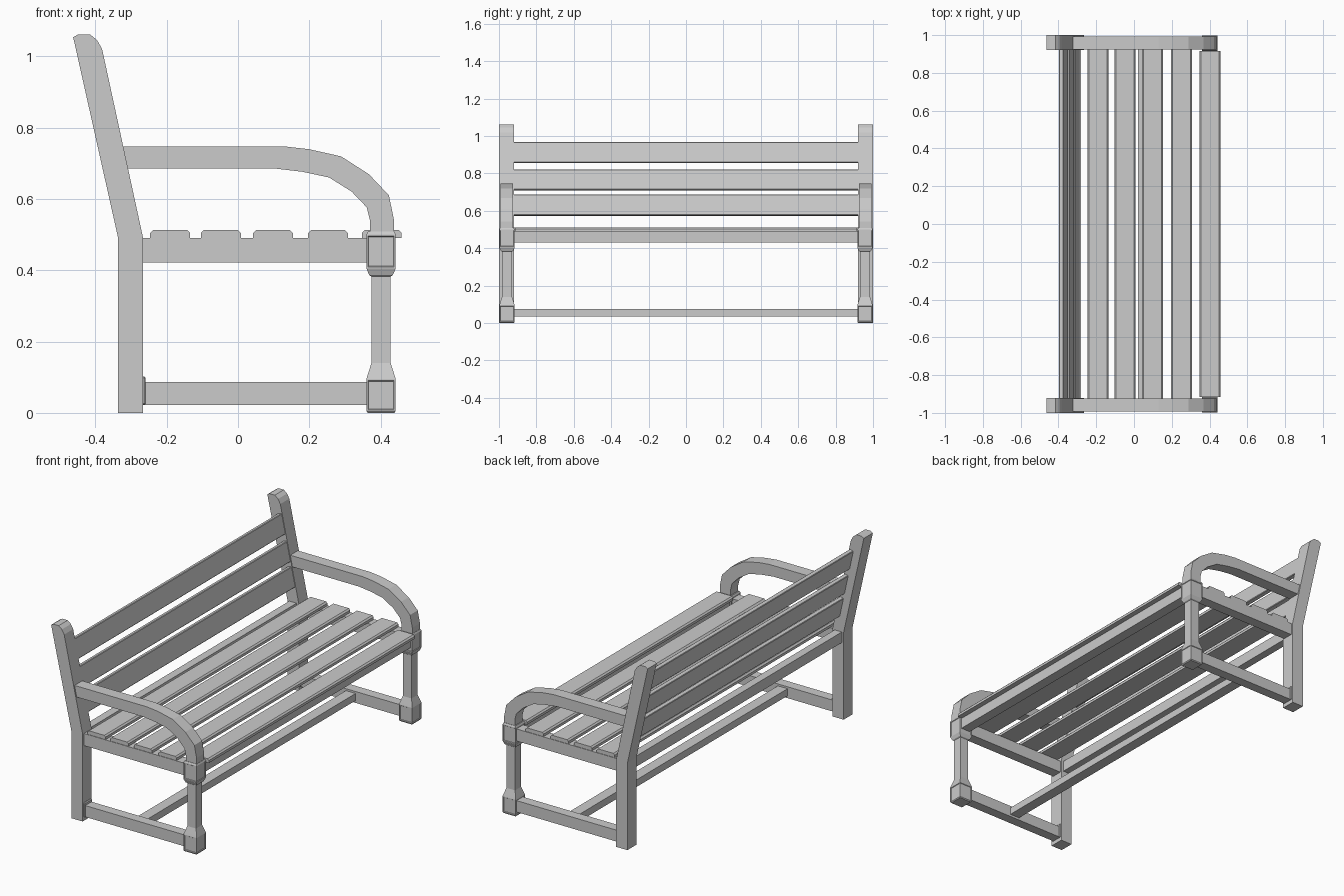
import bpy, bmesh
from mathutils import Vector

if "Cube" in bpy.data.objects:
    bpy.data.objects.remove(bpy.data.objects["Cube"])


def finish(name, bm, bevel=0.0, mirror=False):
    bmesh.ops.recalc_face_normals(bm, faces=bm.faces[:])
    me = bpy.data.meshes.new(name)
    bm.to_mesh(me)
    bm.free()
    ob = bpy.data.objects.new(name, me)
    bpy.context.collection.objects.link(ob)
    if bevel:
        m = ob.modifiers.new("bevel", 'BEVEL')
        m.width = bevel
        m.segments = 1
        m.limit_method = 'ANGLE'
        m.angle_limit = 1.0
    if mirror:
        m = ob.modifiers.new("mirror", 'MIRROR')
        m.use_axis = (False, True, False)
    return ob


def extrude(name, profile, y0, y1, bevel=0.0, mirror=False):
    """Extrude an (x, z) outline from y0 to y1."""
    bm = bmesh.new()
    a = [bm.verts.new((x, y0, z)) for x, z in profile]
    b = [bm.verts.new((x, y1, z)) for x, z in profile]
    bm.faces.new(a)
    bm.faces.new(b[::-1])
    n = len(profile)
    for i in range(n):
        j = (i + 1) % n
        bm.faces.new((a[i], b[i], b[j], a[j]))
    return finish(name, bm, bevel, mirror)


def box(name, x0, x1, y0, y1, z0, z1, bevel=0.0, mirror=False):
    return extrude(name, [(x0, z0), (x1, z0), (x1, z1), (x0, z1)], y0, y1, bevel, mirror)


# Raked back posts with rounded tops
extrude("back_post", [(-.336, 0), (-.266, 0), (-.266, .49), (-.381, 1.02), (-.395, 1.045),
                      (-.415, 1.061), (-.448, 1.061), (-.462, 1.053), (-.336, .49)],
        .92, 1.0, mirror=True)

# Side rails, and the joint plate at the foot of each back post
box("seat_side_rail", -.28, .37, .928, .988, .422, .49, mirror=True)
box("lower_side_rail", -.28, .37, .93, .986, .022, .086, mirror=True)
box("joint_plate", -.275, -.259, .923, .993, .022, .102, .004, True)

# Curved armrests: upper and lower edges paired as a strip of quads
upper = [(-.335, .747), (.13, .747), (.2, .739), (.289, .719), (.367, .669),
         (.423, .61), (.437, .542), (.437, .5)]
lower = [(-.32, .685), (.104, .685), (.18, .676), (.255, .66), (.319, .62),
         (.361, .576), (.37, .54), (.37, .5)]
bm = bmesh.new()
rings = []
for u, l in zip(upper, lower):
    rings.append([bm.verts.new((p[0], y, p[1])) for p, y in
                  ((u, .924), (u, .992), (l, .992), (l, .924))])
for r, s in zip(rings, rings[1:]):
    for i in range(4):
        j = (i + 1) % 4
        bm.faces.new((r[i], r[j], s[j], s[i]))
bm.faces.new(rings[0])
bm.faces.new(rings[-1])
finish("armrest", bm, mirror=True)

# Front legs: stacked square sections with inset panels on both blocks
sections = [(0, .037), (.005, .041), (.095, .041), (.105, .038), (.14, .027), (.382, .027),
            (.386, .033), (.405, .041), (.5, .041), (.508, .037)]
bm = bmesh.new()
rings = []
for z, h in sections:
    rings.append([bm.verts.new((.401 + sx * h, .957 + sy * h, z))
                  for sx, sy in ((-1, -1), (1, -1), (1, 1), (-1, 1))])
panels = []
for k, (r, s) in enumerate(zip(rings, rings[1:])):
    for i in range(4):
        j = (i + 1) % 4
        f = bm.faces.new((r[i], r[j], s[j], s[i]))
        if k in (1, 7):
            panels.append(f)
bm.faces.new(rings[0][::-1])
bm.faces.new(rings[-1])
bmesh.ops.recalc_face_normals(bm, faces=bm.faces[:])
bmesh.ops.inset_individual(bm, faces=panels, thickness=.006)
bmesh.ops.inset_individual(bm, faces=panels, thickness=.003, depth=-.003)
finish("front_leg", bm, mirror=True)

# Long rails: front apron, back rail and lower stretcher
box("front_apron", .372, .43, -.93, .93, .43, .49)
box("back_rail", -.325, -.28, -.93, .93, .43, .49)
box("lower_stretcher", .02, .08, -.94, .94, .035, .075)

# Seat slats with eased top edges; the front one fits between the legs
for i, x in enumerate((-.246, -.104, .042, .196, .347)):
    w, e = x + .112, .008
    y = .915 if i == 4 else .985
    extrude("seat_slat", [(x, .49), (w, .49), (w, .504), (w - e, .512),
                          (x + e, .512), (x, .504)], -y, y)

# Back slats leaning with the posts
lean = Vector((-.115, .53)).normalized()
back = Vector((-lean.y, lean.x))
foot = Vector((-.266, .49))
for z in (.578, .713, .86):
    a = foot + lean * ((z - .49) / lean.y) + back * .003
    b = a + lean * .112
    extrude("back_slat", [tuple(p) for p in (a, b, b + back * .024, a + back * .024)],
            -.93, .93, .003)
